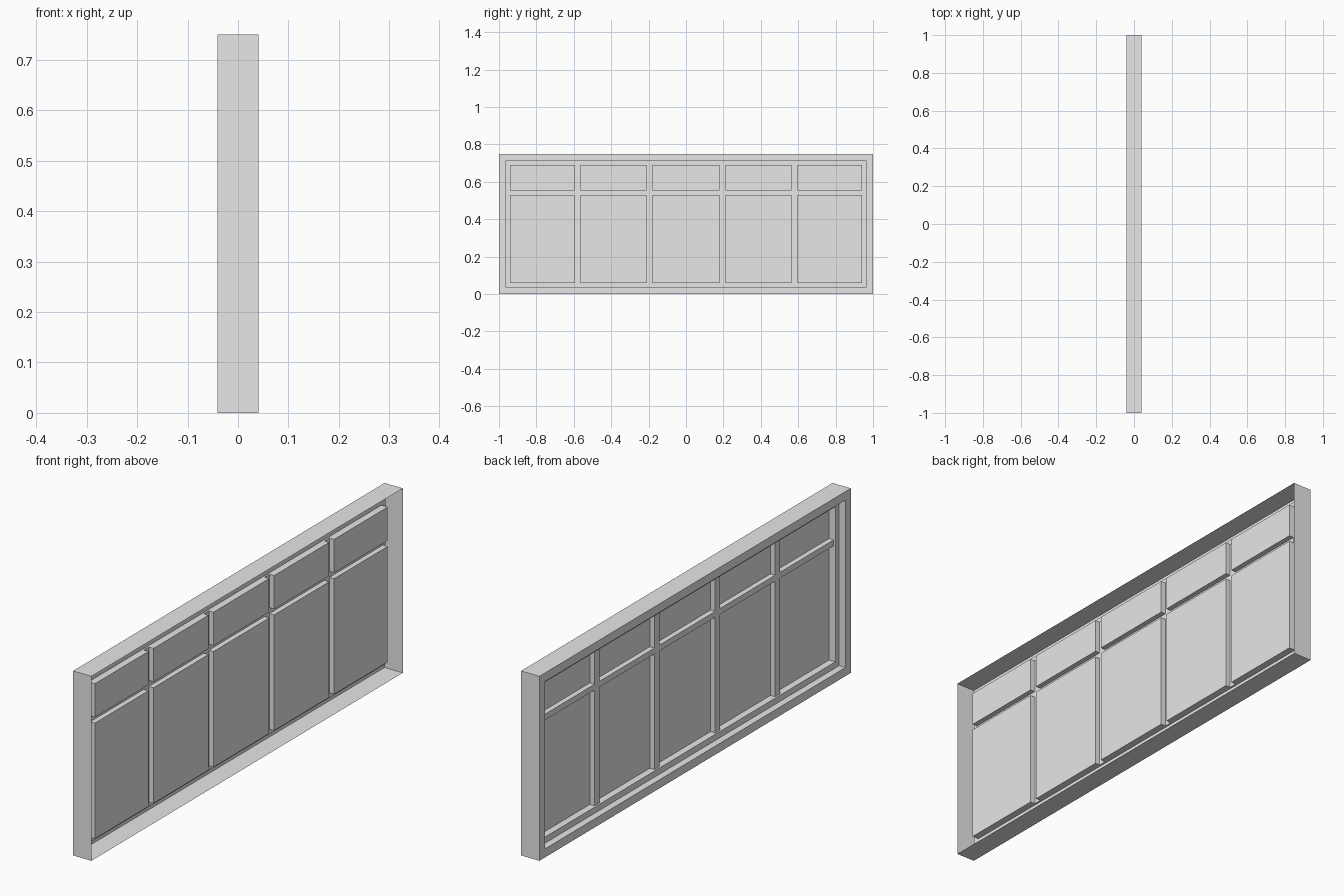
import bpy
import bmesh

old = bpy.data.objects.get("Cube")
if old:
    bpy.data.objects.remove(old, do_unlink=True)

HALF_DEPTH, HALF_LEN, HEIGHT = 0.041, 1.0, 0.75
STEP_X, BAR_X, PANE_X = -0.013, -0.006, 0.015   # depths of stepped frame, bars, panes


def material(name, color):
    mat = bpy.data.materials.new(name)
    mat.use_nodes = True
    mat.diffuse_color = color
    mat.node_tree.nodes["Principled BSDF"].inputs["Base Color"].default_value = color
    return mat


grey = material("plain_grey", (0.8, 0.8, 0.8, 1))


def rect(bm, x, y0, y1, z0, z1):
    """Four corner vertices of an upright rectangle at depth x."""
    return [bm.verts.new((x, y, z)) for y, z in ((y0, z0), (y0, z1), (y1, z1), (y1, z0))]


def bridge(bm, a, b):
    """Band of four faces between two rectangles."""
    for i in range(4):
        j = (i + 1) % 4
        bm.faces.new((a[i], a[j], b[j], b[i]))


def finish(bm, name):
    bmesh.ops.remove_doubles(bm, verts=bm.verts, dist=1e-5)
    mesh = bpy.data.meshes.new(name)
    bm.to_mesh(mesh)
    bm.free()
    mesh.materials.append(grey)
    obj = bpy.data.objects.new(name, mesh)
    bpy.context.collection.objects.link(obj)


# Stepped outer frame, an open-backed shell
bm = bmesh.new()
outer = (-HALF_LEN, HALF_LEN, 0, HEIGHT)
rebate = (-0.965, 0.965, 0.035, 0.715)
opening = (-0.94, 0.94, 0.06, 0.69)
profile = [(HALF_DEPTH, outer), (-HALF_DEPTH, outer), (-HALF_DEPTH, rebate),
           (STEP_X, rebate), (STEP_X, opening), (BAR_X, opening)]
loops = [rect(bm, x, *r) for x, r in profile]
for a, b in zip(loops, loops[1:]):
    bridge(bm, a, b)
finish(bm, "outer_frame")

# Grid cells: even columns and rows hold panes, the rest are bars
bar_half = 0.016
ys = [-0.94]
for centre in (-0.58, -0.195, 0.195, 0.58):
    ys += [centre - bar_half, centre + bar_half]
ys.append(0.94)
zs = [0.06, 0.53, 0.554, 0.69]

bars, panes = bmesh.new(), bmesh.new()
for i, (y0, y1) in enumerate(zip(ys, ys[1:])):
    for k, (z0, z1) in enumerate(zip(zs, zs[1:])):
        if i % 2 or k % 2:
            bars.faces.new(rect(bars, BAR_X, y0, y1, z0, z1)[::-1])
        else:
            # Reveal around each pane, then the flat pane itself
            bridge(bars, rect(bars, BAR_X, y0, y1, z0, z1),
                   rect(bars, PANE_X, y0, y1, z0, z1))
            panes.faces.new(rect(panes, PANE_X, y0, y1, z0, z1)[::-1])
finish(bars, "glazing_bars")
finish(panes, "window_panes")
